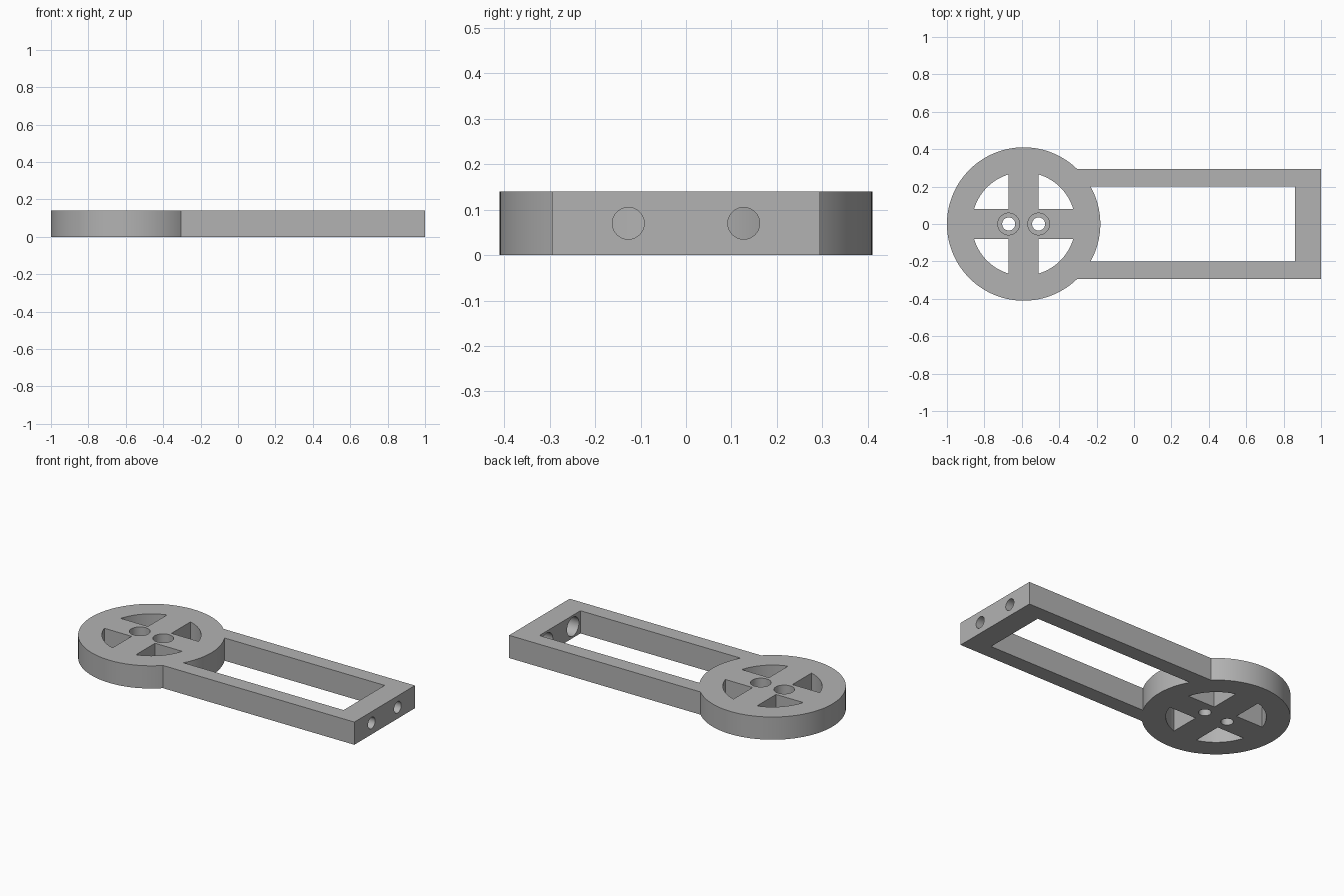
import bpy, bmesh
from math import asin, pi, cos, sin, radians
from mathutils import Matrix, Vector

cube = bpy.data.objects.get("Cube")
if cube:
    bpy.data.objects.remove(cube, do_unlink=True)

H = 0.14                # plate thickness
HUB_X, HUB_R = -0.59, 0.41
POCKET_R, SPOKE = 0.277, 0.08
BOLT_R, BORE_R, BORE_DEPTH = 0.035, 0.058, 0.09

grey = bpy.data.materials.new("grey")
grey.use_nodes = True
grey.diffuse_color = (0.45, 0.45, 0.45, 1)
grey.node_tree.nodes["Principled BSDF"].inputs["Base Color"].default_value = grey.diffuse_color


def prism(name, outline, z0, z1, matrix=Matrix()):
    """Extrude a closed 2D outline from z0 to z1."""
    bm = bmesh.new()
    face = bm.faces.new([bm.verts.new((x, y, z0)) for x, y in outline])
    top = bmesh.ops.extrude_face_region(bm, geom=[face])["geom"]
    bmesh.ops.translate(bm, vec=(0, 0, z1 - z0),
                        verts=[v for v in top if isinstance(v, bmesh.types.BMVert)])
    bmesh.ops.recalc_face_normals(bm, faces=bm.faces)
    bm.transform(matrix)
    mesh = bpy.data.meshes.new(name)
    bm.to_mesh(mesh)
    bm.free()
    mesh.materials.append(grey)
    obj = bpy.data.objects.new(name, mesh)
    bpy.context.collection.objects.link(obj)
    return obj


def arc(r, start, end, n):
    return [(r * cos(start + (end - start) * i / n),
             r * sin(start + (end - start) * i / n)) for i in range(n + 1)]


def circle(r, n=64):
    return arc(r, 0, 2 * pi, n)[:-1]


def rect(x0, x1, y):
    return [(x0, -y), (x1, -y), (x1, y), (x0, y)]


def combine(target, other, operation):
    """Apply a boolean and discard the helper."""
    mod = target.modifiers.new(operation, 'BOOLEAN')
    mod.operation, mod.object, mod.solver = operation, other, 'EXACT'
    bpy.context.view_layer.objects.active = target
    bpy.ops.object.modifier_apply(modifier=mod.name)
    bpy.data.objects.remove(other, do_unlink=True)


def stepped_hole(target, matrix, length):
    """Bolt hole along local z, with its wide bore opening at the far end."""
    combine(target, prism("bolt_cutter", circle(BOLT_R, 48), -0.02, length + 0.02, matrix), 'DIFFERENCE')
    combine(target, prism("bore_cutter", circle(BORE_R, 48), length - BORE_DEPTH,
                          length + 0.02, matrix), 'DIFFERENCE')


# Rectangular frame, joined to the round hub
bracket = prism("bracket", rect(HUB_X, 1, 0.295), 0, H)
combine(bracket, prism("opening_cutter", rect(HUB_X + 0.2, 0.86, 0.2), -0.1, H + 0.1), 'DIFFERENCE')
hub_place = Matrix.Translation((HUB_X, 0, 0))
combine(bracket, prism("hub", circle(HUB_R, 128), 0, H, hub_place), 'UNION')

# Four pockets that leave a cross of spokes
edge = asin(SPOKE / POCKET_R)
sector = [(SPOKE, SPOKE)] + arc(POCKET_R, edge, pi / 2 - edge, 20)
for i in range(4):
    turn = hub_place @ Matrix.Rotation(i * pi / 2, 4, 'Z')
    combine(bracket, prism("pocket_cutter", sector, -0.1, H + 0.1, turn), 'DIFFERENCE')

# Bolt holes: two through the hub, two through the end wall
for side in (-1, 1):
    stepped_hole(bracket, Matrix.Translation((HUB_X + side * 0.08, 0, 0)), H)
    inward = Matrix.Translation((1, side * 0.127, H / 2)) @ Matrix.Rotation(-pi / 2, 4, 'Y')
    stepped_hole(bracket, inward, 0.14)

# Smooth round walls, crisp edges
bpy.ops.object.select_all(action='DESELECT')
bracket.select_set(True)
bpy.context.view_layer.objects.active = bracket
bpy.ops.object.shade_smooth_by_angle(angle=radians(30))
